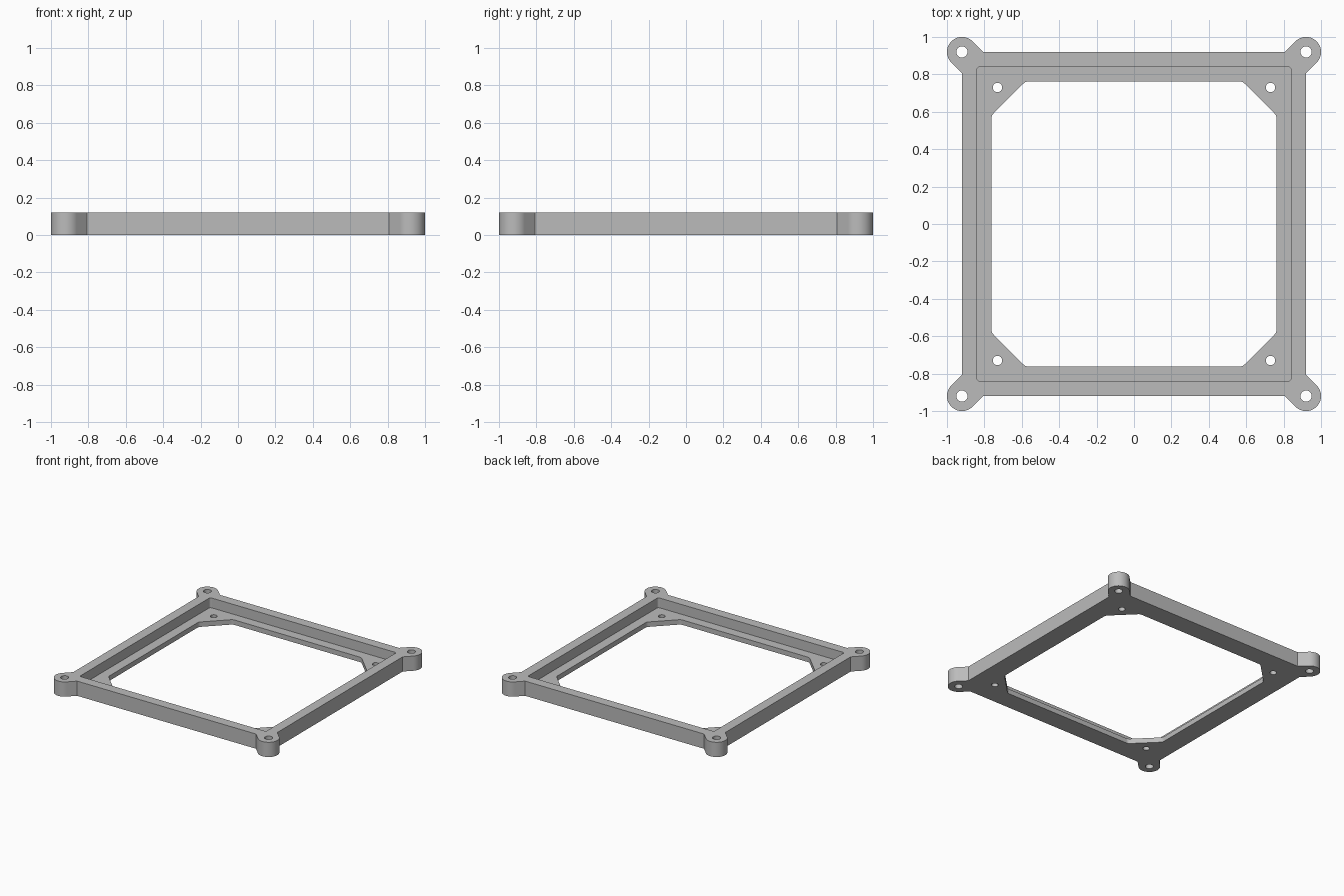
import bpy, bmesh
from math import cos, sin, pi, radians
from mathutils import Vector

if "Cube" in bpy.data.objects:
    bpy.data.objects.remove(bpy.data.objects["Cube"], do_unlink=True)

HEIGHT, FLOOR = 0.12, 0.04
SIDE, LUG_R = 0.92, 0.08
POCKET, OPENING, CHAMFER = 0.84, 0.762, 0.58

grey = bpy.data.materials.new("plain grey")
grey.use_nodes = True
colour = (0.5, 0.5, 0.5, 1)
grey.diffuse_color = colour
grey.node_tree.nodes["Principled BSDF"].inputs["Base Color"].default_value = colour


def arc(cx, cy, r, start, end, steps):
    angles = [radians(start + (end - start) * i / steps) for i in range(steps + 1)]
    return [(cx + r * cos(a), cy + r * sin(a)) for a in angles]


def four_corners(points):
    """Repeat one corner's points around the square by quarter turns."""
    loop = []
    for turn in range(4):
        for x, y in points:
            for _ in range(turn):
                x, y = -y, x
            loop.append((x, y))
    return loop


def rounded(loop, size, steps=5):
    """Soften each corner of a loop with a short curve."""
    pts, out = [Vector(p) for p in loop], []
    for i, p in enumerate(pts):
        a = p + (pts[i - 1] - p).normalized() * size
        b = p + (pts[(i + 1) % len(pts)] - p).normalized() * size
        for k in range(steps + 1):
            t = k / steps
            out.append(tuple(a * (1 - t) ** 2 + p * 2 * t * (1 - t) + b * t * t))
    return out


def prism(name, loops, z0, z1):
    """Extrude one or more closed outlines upward."""
    bm = bmesh.new()
    for loop in loops:
        base = bm.faces.new([bm.verts.new((x, y, z0)) for x, y in loop])
        top = bmesh.ops.extrude_face_region(bm, geom=[base])["geom"]
        verts = [v for v in top if isinstance(v, bmesh.types.BMVert)]
        bmesh.ops.translate(bm, verts=verts, vec=(0, 0, z1 - z0))
    bmesh.ops.recalc_face_normals(bm, faces=bm.faces)
    mesh = bpy.data.meshes.new(name)
    bm.to_mesh(mesh)
    bm.free()
    mesh.materials.append(grey)
    obj = bpy.data.objects.new(name, mesh)
    bpy.context.collection.objects.link(obj)
    return obj


# Square frame with a round lug on a diagonal neck at each corner
neck = SIDE - LUG_R * 2 ** 0.5
corner = [(SIDE, neck)] + arc(SIDE, SIDE, LUG_R, -45, 135, 32) + [(neck, SIDE)]
frame = prism("adapter_frame", [four_corners(corner)], 0, HEIGHT)

# Recessed pocket, chamfered opening and screw holes
pocket = rounded(four_corners([(POCKET, POCKET)]), 0.018)
opening = rounded(four_corners([(OPENING, CHAMFER), (CHAMFER, OPENING)]), 0.015)
holes = []
for centre, radius in ((SIDE, 0.03), (0.73, 0.025)):
    for sx in (-1, 1):
        for sy in (-1, 1):
            holes.append(arc(sx * centre, sy * centre, radius, 0, 360 - 11.25, 31))
cutters = [
    prism("pocket_cutter", [pocket], FLOOR, HEIGHT + 0.1),
    prism("opening_cutter", [opening], -0.1, HEIGHT + 0.1),
    prism("hole_cutter", holes, -0.1, HEIGHT + 0.1),
]

bpy.ops.object.select_all(action="DESELECT")
bpy.context.view_layer.objects.active = frame
frame.select_set(True)
for cutter in cutters:
    cutter.hide_render = True
    mod = frame.modifiers.new(cutter.name, "BOOLEAN")
    mod.operation, mod.solver, mod.object = "DIFFERENCE", "EXACT", cutter
    bpy.ops.object.modifier_apply(modifier=mod.name)
    bpy.data.objects.remove(cutter, do_unlink=True)

# Smooth round walls, crisp edges
bpy.ops.object.shade_smooth_by_angle(angle=radians(30))
weighted = frame.modifiers.new("weighted_normals", "WEIGHTED_NORMAL")
weighted.keep_sharp = True
